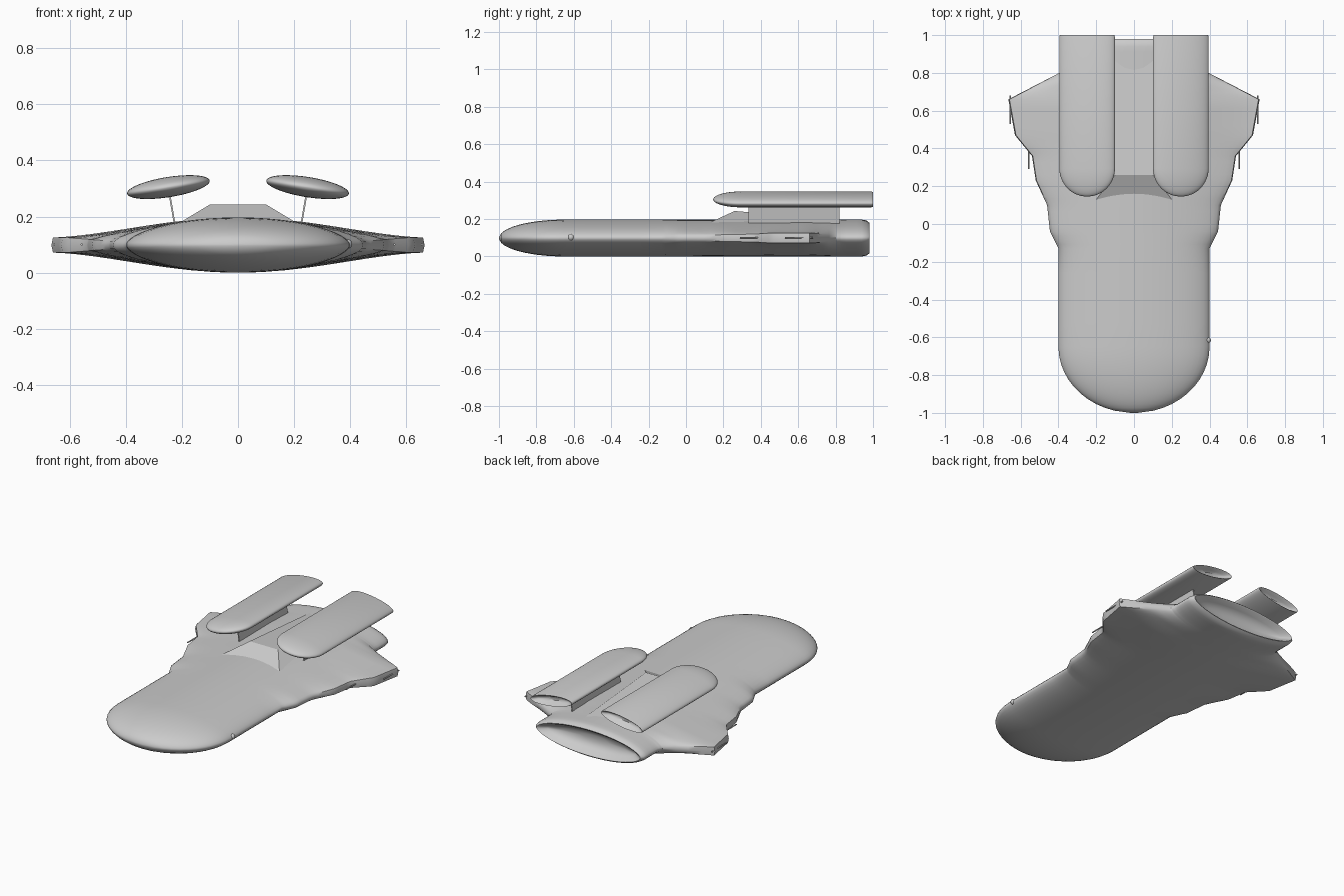
import bpy, bmesh
from math import sin, cos, pi, sqrt, radians
from mathutils import Matrix, Vector

if "Cube" in bpy.data.objects:
    bpy.data.objects.remove(bpy.data.objects["Cube"])

N = 48  # points around each lofted section


def finish(name, bm, smooth=40):
    bmesh.ops.recalc_face_normals(bm, faces=bm.faces)
    me = bpy.data.meshes.new(name)
    bm.to_mesh(me)
    bm.free()
    ob = bpy.data.objects.new(name, me)
    bpy.context.collection.objects.link(ob)
    bpy.ops.object.select_all(action='DESELECT')
    bpy.context.view_layer.objects.active = ob
    ob.select_set(True)
    bpy.ops.object.shade_smooth_by_angle(angle=radians(smooth))
    return ob


def section(y, w, h, power=1.0, wing=0.0):
    """Lens-shaped ring, blended toward a thin-tipped wing profile."""
    pts = []
    for i in range(N):
        a = 2 * pi * i / N
        s = sin(a) if i % (N // 2) else 0.0
        lens = abs(s) ** power * h
        blade = 0.027 + (h - 0.027) * (0.5 + 0.5 * cos(pi * cos(a))) ** 0.8
        z = lens + (blade - lens) * wing if s else 0.0
        pts.append(Vector((w * cos(a), y, z if s >= 0 else -z)))
    return pts


def loft(name, rings, matrix, smooth=40):
    bm = bmesh.new()
    loops = [[bm.verts.new(matrix @ p) for p in r] for r in rings]
    for a, b in zip(loops, loops[1:]):
        for i in range(N):
            j = (i + 1) % N
            bm.faces.new((a[i], a[j], b[j], b[i]))
    bm.faces.new(loops[0])
    bm.faces.new(loops[-1])
    return finish(name, bm, smooth)


def nose(y0, length, w, h, power):
    """Rings of a half-ellipsoid nose."""
    out = []
    for k in range(1, 13):
        a = (pi / 2) * k / 12 if k > 1 else 0.06
        out.append(section(y0 + length * (1 - cos(a)), w * sin(a), h * sin(a), power))
    return out


# Hull: rounded nose, stepped side outline flaring into wings, dished stern
H, CZ = 0.0985, 0.0985
outline = [(-0.65, .40), (-0.13, .40), (-0.04, .445), (.10, .46), (.23, .52), (.36, .54),
           (.47, .63), (.66, .665), (.80, .395), (.83, .385), (.94, .385)]
rings = nose(-1.0, 0.35, 0.40, H, 1.15)
for (ya, wa), (yb, wb) in zip(outline, outline[1:]):
    for k in range(1, 5):
        w = wa + (wb - wa) * k / 4
        blend = max(0.0, min(1.0, (w - 0.40) / 0.22))
        rings.append(section(ya + (yb - ya) * k / 4, w, H, 1.15, blend))
for y, w, h in [(.965, .38, .094), (.98, .365, .082), (.975, .352, .074),
                (.945, .31, .062), (.925, .22, .044), (.915, .10, .02)]:
    rings.append(section(y, w, h, 1.15))
loft("hull", rings, Matrix.Translation((0, 0, CZ)))

# Dorsal ramp rising between the engines and sloping back into the hull
bm = bmesh.new()
v = [bm.verts.new(p) for p in [
    (-.2, .13, .183), (.2, .13, .183), (.1, .26, .243), (-.1, .26, .243),
    (-.1, .90, .19), (.1, .90, .19), (.2, .90, .17), (-.2, .90, .17)]]
for f in [(0, 1, 2, 3), (3, 2, 5, 4), (1, 6, 5, 2), (0, 3, 4, 7), (4, 5, 6, 7), (0, 7, 6, 1)]:
    bm.faces.new([v[i] for i in f])
finish("dorsal_ramp", bm, 10)

for side, label in ((1, "right"), (-1, "left")):
    # Engine pod: tilted flattened tube with dished exhaust
    rings = nose(0.145, 0.15, 0.149, 0.036, 1.0)
    for y, w, h in [(.99, .149, .036), (1.0, .146, .033), (.998, .141, .030),
                    (.975, .11, .023), (.962, .05, .01)]:
        rings.append(section(y, w, h))
    place = Matrix.Translation((side * .248, 0, .305)) @ Matrix.Rotation(side * radians(9), 4, 'Y')
    loft(label + "_engine_pod", rings, place)

    # Thin leaning pylon
    bm = bmesh.new()
    bmesh.ops.create_cube(bm, size=1)
    for p in bm.verts:
        top = p.co.z > 0
        y = (.82 if p.co.y > 0 else .335)
        p.co = (side * ((.245 if top else .226) + p.co.x * .006), y, .285 if top else .175)
    finish(label + "_pylon", bm, 20)

    # Forward-pointing wing guns
    for n, (x, y0, y1) in enumerate([(.557, .29, .46), (.655, .53, .68)]):
        bm = bmesh.new()
        m = Matrix.Translation((side * x, (y0 + y1) / 2, CZ + .002)) @ Matrix.Rotation(pi / 2, 4, 'X')
        bmesh.ops.create_cone(bm, cap_ends=True, segments=8, radius1=.004, radius2=.004,
                              depth=y1 - y0, matrix=m)
        finish(f"{label}_wing_gun_{n + 1}", bm)

# Single sensor ball on the right flank of the nose
bm = bmesh.new()
bmesh.ops.create_uvsphere(bm, u_segments=16, v_segments=10, radius=.017,
                          matrix=Matrix.Translation((.39, -.615, .102)))
finish("sensor_ball", bm)
